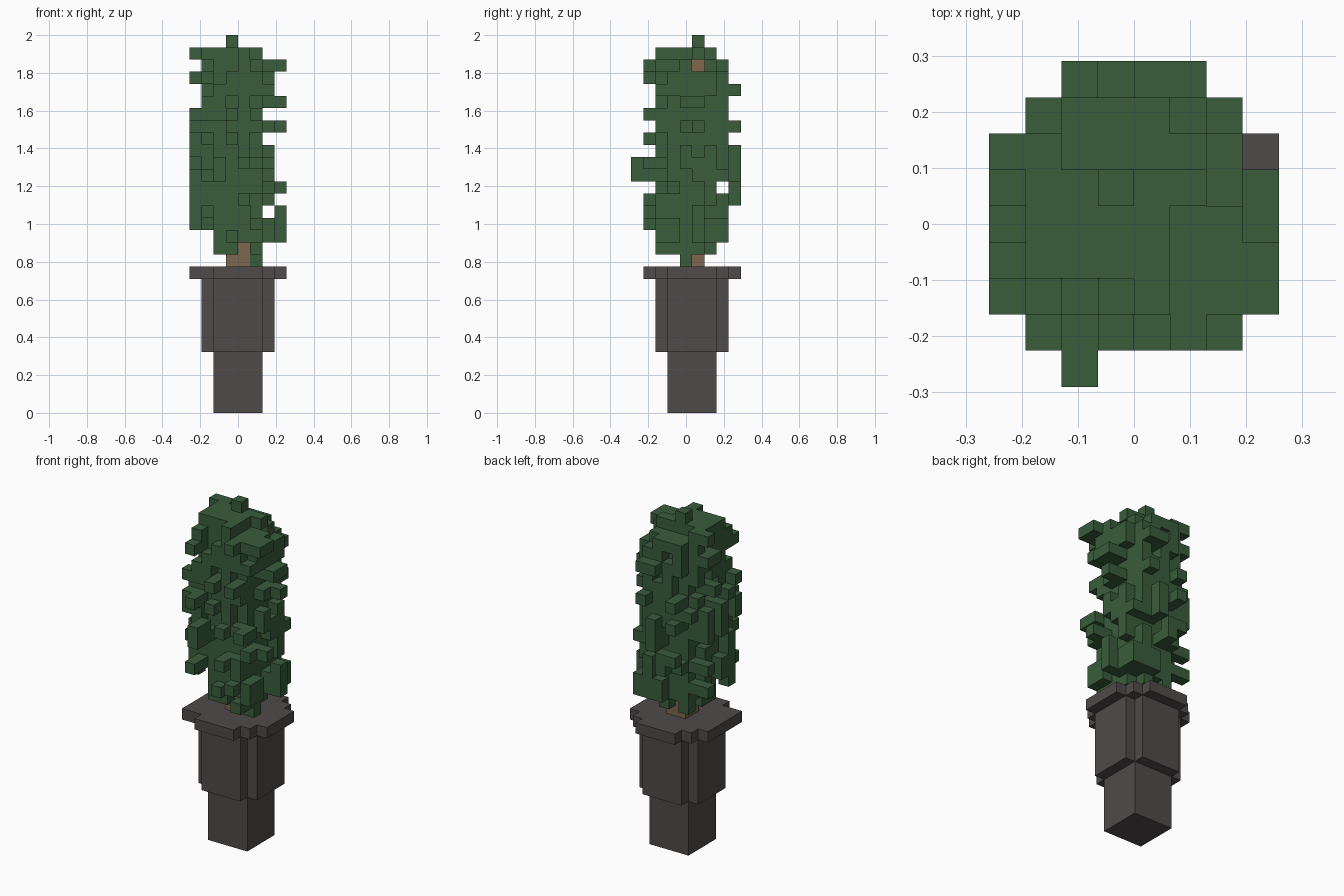
import bpy
import bmesh
import random
from mathutils import Vector

if "Cube" in bpy.data.objects:
    bpy.data.objects.remove(bpy.data.objects["Cube"], do_unlink=True)

random.seed(11)
V = 2 / 31                                # edge length of one block
ORIGIN = Vector((-4 * V, -4.5 * V, 0))    # corner of the 8 x 9 x 31 block grid


def material(name, rgb):
    m = bpy.data.materials.new(name)
    m.use_nodes = True
    m.diffuse_color = (*rgb, 1)
    m.node_tree.nodes["Principled BSDF"].inputs["Base Color"].default_value = (*rgb, 1)
    return m


GREEN = material("leaf green", (0.041, 0.107, 0.043))
GREY = material("pot grey", (0.080, 0.069, 0.069))
BROWN = material("bark brown", (0.205, 0.135, 0.077))


def block_part(name, cells, mat):
    """Join grid blocks into one mesh, keeping only the outer faces."""
    bm = bmesh.new()
    for cell in cells:
        for axis in range(3):
            for side in (0, 1):
                step = list(cell)
                step[axis] += 2 * side - 1
                if tuple(step) in cells:
                    continue
                a, b = (axis + 1) % 3, (axis + 2) % 3
                ring = [(0, 0), (1, 0), (1, 1), (0, 1)]
                verts = []
                for u, w in (ring if side else ring[::-1]):
                    p = Vector(cell)
                    p[axis] += side
                    p[a] += u
                    p[b] += w
                    verts.append(bm.verts.new(ORIGIN + p * V))
                bm.faces.new(verts)
    bmesh.ops.remove_doubles(bm, verts=bm.verts, dist=V / 100)
    bmesh.ops.dissolve_limit(bm, angle_limit=0.01, verts=bm.verts, edges=bm.edges)
    mesh = bpy.data.meshes.new(name)
    bm.to_mesh(mesh)
    bm.free()
    mesh.materials.append(mat)
    ob = bpy.data.objects.new(name, mesh)
    bpy.context.collection.objects.link(ob)


def stepped_slab(rows, k0, k1):
    """Blocks for a round slab; rows holds the width of each row, front to back."""
    j0 = 5 - len(rows) // 2
    return {(i, j0 + n, k) for n, w in enumerate(rows)
            for i in range(4 - w // 2, 4 + w // 2) for k in range(k0, k1)}


# Pot: square foot, notched body, stepped rim with one wider corner
block_part("pot_foot", stepped_slab([4] * 4, 0, 5), GREY)
block_part("pot_body", stepped_slab([4, 6, 6, 6, 6, 4], 5, 11), GREY)
block_part("pot_rim", stepped_slab([4, 6, 8, 8, 8, 8, 6, 4], 11, 12) | {(0, 2, 11)}, GREY)

# Trunk
trunk = stepped_slab([2, 2], 12, 29)
block_part("trunk", trunk, BROWN)

# Foliage extents for each layer from 14 up: first x, last x, first y, last y
LAYERS = ("2727 0717 0717 0618 0728 0608 0608 0628 0517 0728 "
          "0517 1727 1628 0617 1717").split()
EXTENT = {14 + n: tuple(map(int, s)) for n, s in enumerate(LAYERS)}
HALF_WIDTH = [0, 3, 4, 4, 4, 4, 4, 3, 2]


def allowed(i, j, k):
    x0, x1, y0, y1 = EXTENT[k]
    if not (x0 <= i <= x1 and y0 <= j <= y1) or (i, j) == (7, 6):
        return False
    if (i == 6 and k == 16) or (j == 7 and k == 18) or (k == 28 and j == 5 and i > 4):
        return False                      # open gaps between the leaves
    if (i, j) == (1, 3) and k < 17:
        return False                      # gap behind the hanging spray
    if (i, j) == (7, 2):
        return k == 28
    if j == 0:
        return i == 2
    return abs(i - 3.5) < HALF_WIDTH[j]


def chance(i, j):
    """How likely a column is to carry leaves: solid core, loose ring, sparse tips."""
    if 2 <= i <= 5 and 3 <= j <= 6:
        return 1.0
    if 1 <= i <= 6 and 2 <= j <= 7 and not (i in (1, 6) and j in (2, 7)):
        return 0.45
    return 0.14


# Leaves grow in short vertical runs, thinner near the bottom
leaves = set()
for i in range(8):
    for j in range(9):
        spots = [(i, j, k) for k in EXTENT if allowed(i, j, k)]
        upper = [s for s in spots if s[2] > 17]
        if upper:
            leaves.add(random.choice(upper))
        k = 14
        while k < 29:
            run = random.choice((1, 1, 2, 2, 3))
            p = chance(i, j)
            if random.random() < (p if k > 16 or p == 1 else p * 0.6):
                leaves |= {s for s in spots if k <= s[2] < k + run}
            k += run

# Hanging sprays and single side leaves
leaves |= {(0, 3, k) for k in (15, 16, 17)} | {(7, 5, k) for k in (14, 15, 16)}
leaves |= {(6, 7, 14), (6, 7, 15), (7, 3, 18), (0, 2, 21), (0, 2, 22), (0, 2, 24), (1, 2, 27)}

# Every layer reaches its full extent on each side
for k, ext in EXTENT.items():
    for n, value in enumerate(ext):
        axis = n // 2
        if not any(c[2] == k and c[axis] == value for c in leaves):
            spots = [(i, j, k) for i in range(8) for j in range(9)
                     if (i, j)[axis] == value and allowed(i, j, k)]
            leaves.add(random.choice(spots))

# Tips are held by a block on their inner side
for i, j, k in sorted(leaves):
    if chance(i, j) < 0.4:
        if abs(i - 3.5) > abs(j - 4.5):
            inner = (i + (1 if i < 3.5 else -1), j, k)
        else:
            inner = (i, j + (1 if j < 4.5 else -1), k)
        if allowed(*inner):
            leaves.add(inner)

# Crown with a single tip, and shoulder leaves just below it
leaves |= {(i, j, 29) for i in range(1, 5) for j in range(3, 6)}
leaves |= {(5, 5, 29), (4, 2, 29), (0, 6, 29), (1, 6, 29), (3, 5, 30)}
leaves |= {(6, 3, 28), (6, 4, 28), (2, 7, 28), (3, 7, 28), (1, 6, 28)}

# Short leaves hanging around the trunk
leaves |= {(2, 3, 13), (2, 4, 13), (3, 3, 13), (2, 6, 13), (4, 6, 13), (5, 4, 12)}
leaves |= {(5, j, 13) for j in range(2, 6)}
block_part("foliage", leaves - trunk, GREEN)
